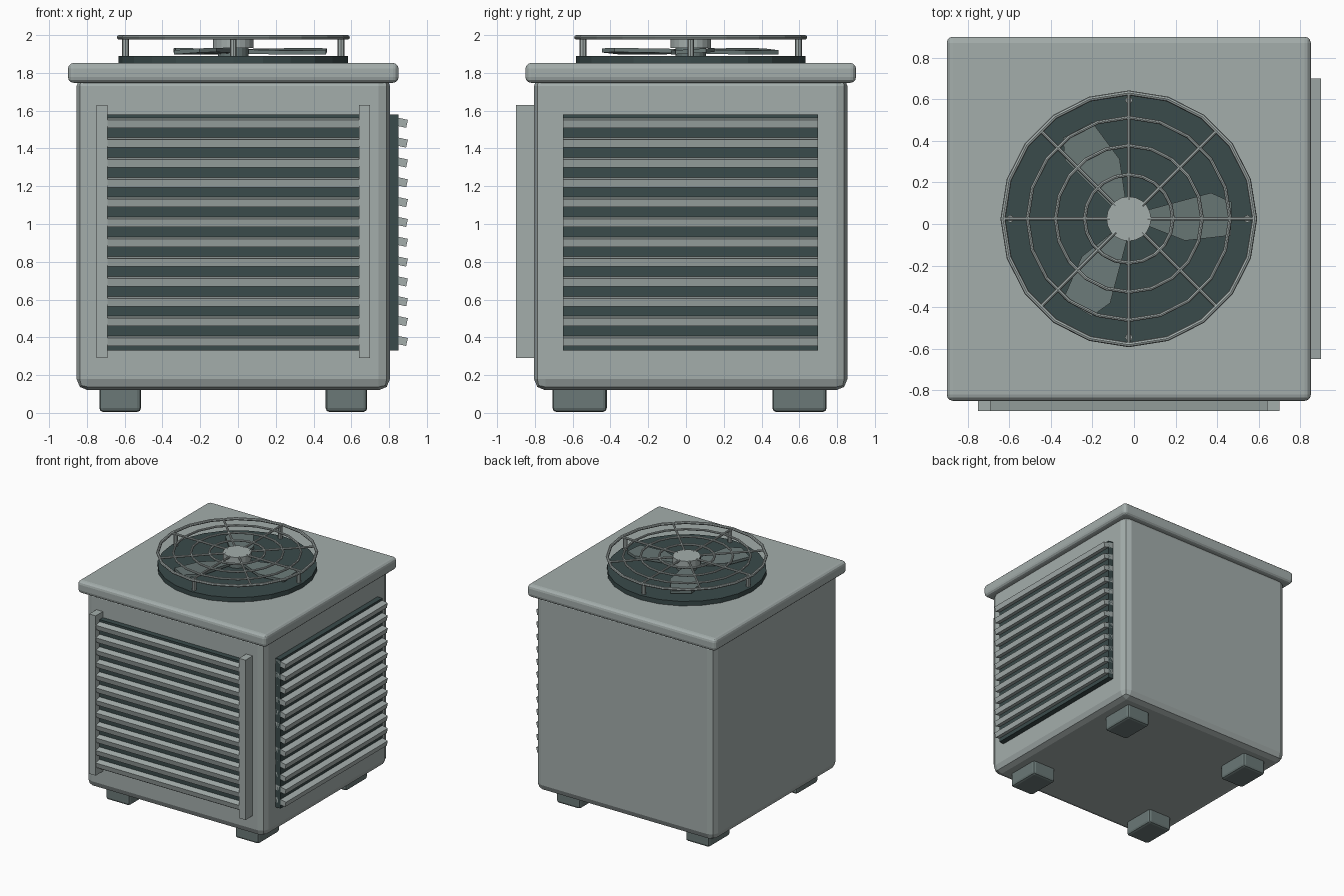
import bpy, bmesh, math
from mathutils import Matrix, Vector

if "Cube" in bpy.data.objects:
    bpy.data.objects.remove(bpy.data.objects["Cube"], do_unlink=True)

CENTRE = Vector((-0.025, 0.025, 0))  # axis of the cabinet and fan


def material(name, rgb):
    m = bpy.data.materials.new(name)
    m.use_nodes = True
    m.diffuse_color = (*rgb, 1)
    m.node_tree.nodes["Principled BSDF"].inputs["Base Color"].default_value = (*rgb, 1)
    return m


LIGHT = material("light grey paint", (0.37, 0.42, 0.41))
MID = material("mid grey", (0.145, 0.19, 0.185))
DARK = material("dark slate", (0.042, 0.069, 0.069))


def finish(bm, name, mat, turn=0.0):
    """Turn the part about the cabinet axis and make it an object."""
    bm.transform(Matrix.Translation(CENTRE) @ Matrix.Rotation(turn, 4, "Z"))
    bmesh.ops.recalc_face_normals(bm, faces=bm.faces)
    mesh = bpy.data.meshes.new(name)
    bm.to_mesh(mesh)
    bm.free()
    mesh.materials.append(mat)
    obj = bpy.data.objects.new(name, mesh)
    bpy.context.collection.objects.link(obj)
    return obj


def box(name, size, loc, mat, bevel=0.0, segments=2, tilt=0.0, turn=0.0):
    bm = bmesh.new()
    bmesh.ops.create_cube(bm, size=1)
    bm.transform(Matrix.Translation(loc) @ Matrix.Rotation(tilt, 4, "X")
                 @ Matrix.Diagonal((*size, 1)))
    obj = finish(bm, name, mat, turn)
    if bevel:
        mod = obj.modifiers.new("rounded edges", "BEVEL")
        mod.width, mod.segments = bevel, segments
    return obj


def rod(name, radius, start, end, mat, sides=8, turn=0.0):
    start, end = Vector(start), Vector(end)
    axis = end - start
    bm = bmesh.new()
    bmesh.ops.create_cone(bm, cap_ends=True, segments=sides, radius1=radius,
                          radius2=radius, depth=axis.length)
    bm.transform(Matrix.Translation((start + end) / 2)
                 @ axis.to_track_quat("Z", "Y").to_matrix().to_4x4())
    return finish(bm, name, mat, turn)


def ring(name, radius, thickness, z, mat, sides=20, tube=8):
    bm = bmesh.new()
    loops = []
    for i in range(sides):
        a = math.tau * i / sides
        loops.append([])
        for j in range(tube):
            b = math.tau * j / tube
            r = radius + thickness * math.cos(b)
            loops[i].append(bm.verts.new((r * math.cos(a), r * math.sin(a),
                                          z + thickness * math.sin(b))))
    for i in range(sides):
        p, q = loops[i], loops[(i + 1) % sides]
        for j in range(tube):
            k = (j + 1) % tube
            bm.faces.new((p[j], q[j], q[k], p[k]))
    return finish(bm, name, mat)


# Cabinet, lid and feet
box("cabinet", (1.66, 1.66, 1.67), (0, 0, 0.955), LIGHT, 0.06)
box("lid", (1.75, 1.75, 0.105), (0, 0, 1.8), LIGHT, 0.03, 3)
for x in (-1, 1):
    for y in (-1, 1):
        box("foot", (0.22, 0.287, 0.15), (x * 0.599, y * 0.582 - 0.006, 0.08), MID, 0.02)


# Louvred panels on the front and the left side
def louvre(side, turn):
    box(side + "_vent_back", (1.35, 0.06, 1.25), (0, -0.845, 0.955), DARK, turn=turn)
    for i in range(12):
        box(side + "_slat", (1.35, 0.1, 0.043), (0, -0.871, 0.386 + i * 0.105),
            LIGHT, tilt=math.radians(12.5), turn=turn)


louvre("front", 0)
louvre("left", math.pi / 2)
for x in (-1, 1):
    box("front_vent_post", (0.06, 0.11, 1.34), (x * 0.695, -0.87, 0.96), LIGHT)

# Fan base and blades
rod("fan_base", 0.607, (0, 0, 1.84), (0, 0, 1.89), DARK, 24)
outline = [(0.08, 0.04), (0.395, 0.125), (0.495, 0.08), (0.49, -0.08),
           (0.27, -0.105), (0.08, -0.03)]
for i in range(3):
    bm = bmesh.new()
    base = bm.faces.new([bm.verts.new((x, y, 1.903 + 0.06 * y)) for x, y in outline])
    top = bmesh.ops.extrude_face_region(bm, geom=[base])["geom"]
    bmesh.ops.translate(bm, vec=(0, 0, 0.022),
                        verts=[v for v in top if isinstance(v, bmesh.types.BMVert)])
    finish(bm, "fan_blade", MID, math.tau * i / 3)
rod("fan_hub", 0.08, (0, 0, 1.88), (0, 0, 1.95), MID, 20)
rod("hub_cap", 0.107, (0, 0, 1.932), (0, 0, 1.994), LIGHT, 20)

# Guard of rings, spokes and supports
ring("guard_rim", 0.605, 0.012, 1.988, LIGHT)
for r in (0.212, 0.352, 0.487):
    ring("guard_ring", r, 0.009, 1.988, LIGHT)
for i in range(8):
    rod("guard_spoke", 0.009, (0.09, 0, 1.988), (0.605, 0, 1.988), LIGHT,
        turn=math.tau * i / 8)
for i in range(4):
    rod("guard_support", 0.018, (0.57, 0, 1.87), (0.57, 0, 1.985), LIGHT,
        turn=math.tau * i / 4)
